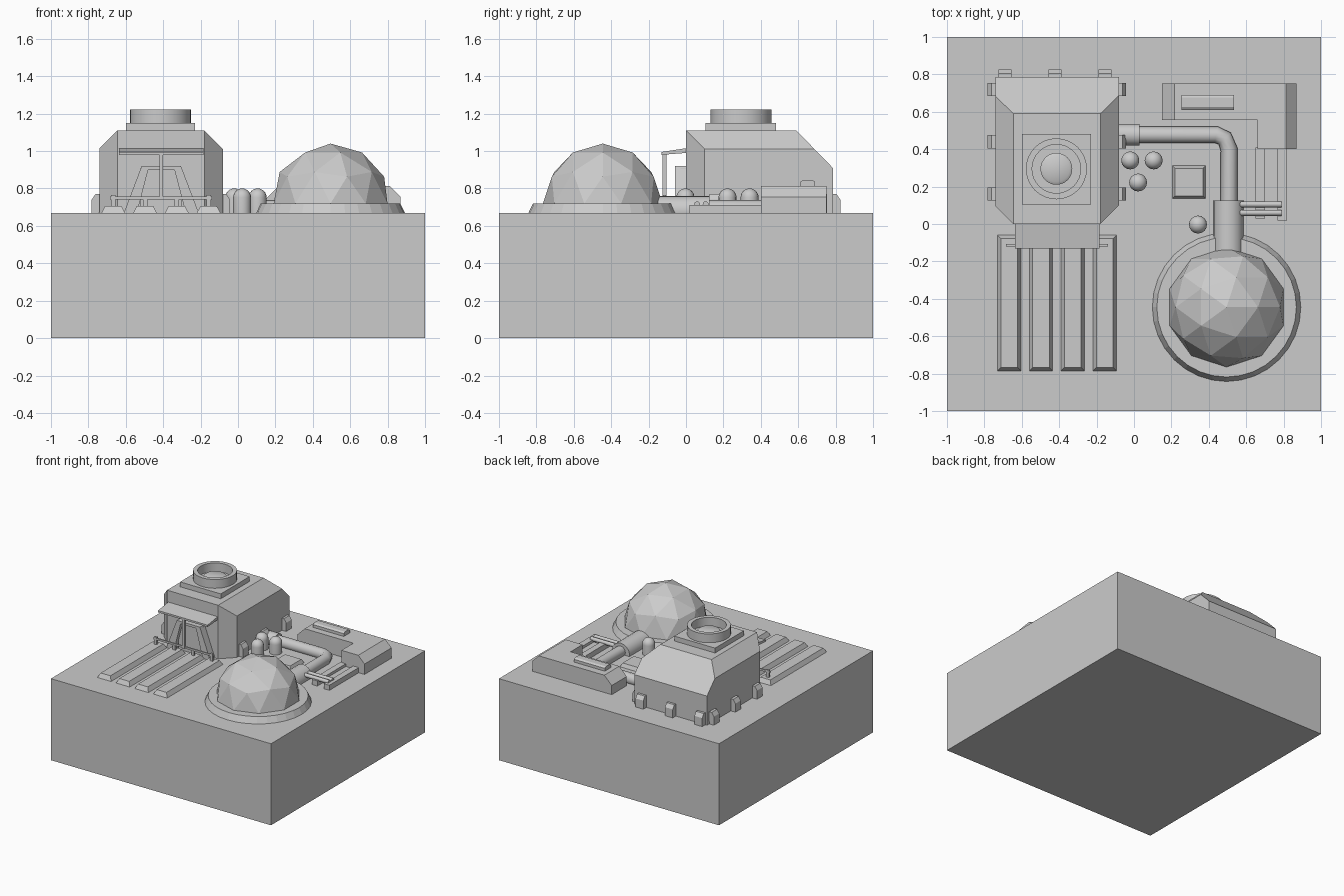
import bpy, bmesh, math
from mathutils import Vector, Matrix

if "Cube" in bpy.data.objects:
    bpy.data.objects.remove(bpy.data.objects["Cube"])

G = 0.67  # ground level on top of the plinth
grey = bpy.data.materials.new("plain_grey")
grey.diffuse_color = (0.6, 0.6, 0.6, 1)
grey.use_nodes = True
grey.node_tree.nodes["Principled BSDF"].inputs["Base Color"].default_value = grey.diffuse_color


def finish(name, bm, smooth=False):
    bmesh.ops.recalc_face_normals(bm, faces=bm.faces)
    me = bpy.data.meshes.new(name)
    bm.to_mesh(me)
    bm.free()
    me.materials.append(grey)
    ob = bpy.data.objects.new(name, me)
    bpy.context.collection.objects.link(ob)
    if smooth:
        bpy.context.view_layer.objects.active = ob
        ob.select_set(True)
        bpy.ops.object.shade_smooth_by_angle(angle=math.radians(35))
        ob.select_set(False)
    return ob


def box(name, x, y, z, inset=0.0, cuts=()):
    """Box from ranges; inset tapers the top; cuts are (point, outward normal)."""
    bm = bmesh.new()
    bmesh.ops.create_cube(bm, size=1)
    for v in bm.verts:
        top = v.co.z > 0
        t = inset if top else 0
        v.co = (x[1] - t if v.co.x > 0 else x[0] + t,
                y[1] - t if v.co.y > 0 else y[0] + t, z[1] if top else z[0])
    for p, n in cuts:
        r = bmesh.ops.bisect_plane(bm, geom=bm.verts[:] + bm.edges[:] + bm.faces[:],
                                   plane_co=p, plane_no=n, clear_outer=True)
        bmesh.ops.contextual_create(
            bm, geom=[e for e in r["geom_cut"] if isinstance(e, bmesh.types.BMEdge)])
    return finish(name, bm)


def prism(name, pts, lo, hi, axis="x"):
    """Extrude a profile: (y, z) along x or (x, z) along y."""
    bm = bmesh.new()
    put = (lambda a, b: (lo, a, b)) if axis == "x" else (lambda a, b: (a, lo, b))
    f = bm.faces.new([bm.verts.new(put(*p)) for p in pts])
    r = bmesh.ops.extrude_face_region(bm, geom=[f])
    step = Vector((hi - lo, 0, 0)) if axis == "x" else Vector((0, hi - lo, 0))
    bmesh.ops.translate(bm, vec=step,
                        verts=[v for v in r["geom"] if isinstance(v, bmesh.types.BMVert)])
    return finish(name, bm)


def lathe(name, centre, profile, sides=32, closed=False, smooth=True):
    """Spin an (r, z) profile about a vertical axis."""
    bm = bmesh.new()
    vs = [bm.verts.new((r, 0, z)) for r, z in profile]
    es = [bm.edges.new(p) for p in zip(vs, vs[1:])]
    if closed:
        es.append(bm.edges.new((vs[-1], vs[0])))
    bmesh.ops.spin(bm, geom=vs + es, cent=(0, 0, 0), axis=(0, 0, 1),
                   angle=2 * math.pi, steps=sides)
    bmesh.ops.remove_doubles(bm, verts=bm.verts, dist=1e-5)
    bmesh.ops.translate(bm, verts=bm.verts, vec=(*centre, 0))
    return finish(name, bm, smooth)


def rod(name, a, b, r, sides=20):
    a, b = Vector(a), Vector(b)
    bm = bmesh.new()
    rot = (b - a).to_track_quat("Z", "Y").to_matrix().to_4x4()
    bmesh.ops.create_cone(bm, cap_ends=True, segments=sides, radius1=r, radius2=r,
                          depth=(b - a).length,
                          matrix=Matrix.Translation((a + b) / 2) @ rot)
    return finish(name, bm, True)


# Plinth
box("plinth", (-1, 1), (-1, 1), (0, G))

# Main building with chamfered corners, roof edges and sloping back
box("main_building", (-.74, -.08), (0, .785), (G, 1.11), cuts=[
    ((0, .59, 1.11), (0, .2, .195)),
    ((-.18, 0, 1.11), (1, 0, 1)), ((-.645, 0, 1.11), (-1, 0, 1)),
    ((-.18, 0, 0), (1, -1, 0)), ((-.645, 0, 0), (-1, -1, 0))])

# Foot cleats around the walls
cleat = [(0, G), (.04, G), (.04, .74), (.02, .77), (-.01, .77)]
for i, x in enumerate((-.69, -.422, -.155)):
    prism(f"back_cleat_{i}", [(.785 + d, z) for d, z in cleat], x - .035, x + .035)
for i, y in enumerate((.72, .44, .16)):
    prism(f"left_cleat_{i}", [(-.742 - d, z) for d, z in cleat], y - .035, y + .035, "y")
    prism(f"right_cleat_{i}", [(-.082 + d, z) for d, z in cleat], y - .035, y + .035, "y")

# Roof vent
vent = (-.415, .295)
box("vent_plate", (-.6, -.23), (.105, .48), (1.11, 1.15))
lathe("vent_ring", vent, [(.163, 1.15), (.163, 1.222), (.13, 1.222), (.13, 1.15)], closed=True)
lathe("vent_hub", vent, [(.085, 1.15), (.085, 1.175), (.07, 1.185), (0, 1.185)])

# Porch: awning, post, splayed door frame and rail
prism("awning", [(.0, 1.015), (-.13, .995), (-.13, .98), (0, .99)], -.635, -.185)
box("awning_post", (-.42, -.4), (-.125, -.105), (.74, .985))
for s in (-1, 1):
    prism("door_jamb", [(-.41 + s * a, z) for a, z in
                        ((.2, G), (.105, .92), (.065, .92), (.13, G))], -.06, 0, "y")
box("door_lintel", (-.515, -.305), (-.06, 0), (.9, .92))
box("door_panel", (-.52, -.3), (-.03, 0), (G, .91))
box("porch_rail", (-.685, -.14), (-.12, -.108), (.742, .757))

# Garden beds with a rail bracket each
for i in range(4):
    x = -.667 + .17 * i
    box(f"bed_{i}", (x - .0625, x + .0625), (-.785, -.06), (G, .705), inset=.018)
    if i in (0, 3):
        box(f"rail_bracket_{i}", (x - .012, x + .012), (-.122, -.106), (.70, .765))
    else:
        box(f"rail_bracket_{i}", (x - .012, x + .012), (-.122, -.106), (.70, .745))

# Faceted dome on a flared footing
dome = (.495, -.445)
lathe("dome_footing", dome, [(.397, G), (.373, .72), (0, .72)], smooth=False)
bm = bmesh.new()
bmesh.ops.create_icosphere(bm, subdivisions=2, radius=.32)
bmesh.ops.bisect_plane(bm, geom=bm.verts[:] + bm.edges[:] + bm.faces[:],
                       plane_co=(0, 0, -.001), plane_no=(0, 0, -1), clear_outer=True)
bmesh.ops.translate(bm, verts=bm.verts, vec=(*dome, .72))
finish("dome", bm)

# Connecting pipe and its collars
cu = bpy.data.curves.new("pipe_path", "CURVE")
cu.dimensions = "3D"
cu.bevel_depth, cu.bevel_resolution = .045, 4
sp = cu.splines.new("POLY")
path = [(-.1, .477), (.44, .477), (.485, .457), (.508, .4), (.508, 0)]
sp.points.add(len(path) - 1)
for p, (x, y) in zip(sp.points, path):
    p.co = (x, y, .692, 1)
cu.materials.append(grey)
pipe = bpy.data.objects.new("pipe", cu)
bpy.context.collection.objects.link(pipe)
rod("pipe_collar_building", (-.1, .477, .692), (.03, .477, .692), .058)
rod("pipe_collar_dome", (.505, -.2, .68), (.505, .125, .68), .08)

# Round-topped tanks
for i, c in enumerate([(-.02, .34), (.105, .34), (.022, .222), (.342, -.003)]):
    cap = [(.048 * math.cos(a), .752 + .048 * math.sin(a))
           for a in (k * math.pi / 12 for k in range(7))]
    lathe(f"tank_{i}", c, [(.048, G)] + cap, 16)

# Ground hatch
box("hatch", (.205, .382), (.137, .312), (G, .70), inset=.014)

# Low L-shaped shed with sloping ends and a roof box
right_slope = ((.815, 0, .81), (1, 0, 1))
box("shed_long_wing", (.15, .87), (.555, .75), (G, .812),
    cuts=[right_slope, ((.215, 0, .81), (-1, 0, 1))])
box("shed_short_wing", (.66, .87), (.4, .6), (G, .812), cuts=[right_slope])
prism("shed_roof_box", [(.61, .81), (.61, .835), (.625, .845), (.675, .845),
                        (.69, .835), (.69, .81)], .255, .535)

# Loading ramp rails and feed tubes
box("ramp_rail_left", (.65, .70), (.03, .41), (G, .712))
box("ramp_rail_right", (.767, .817), (.02, .41), (G, .712))
box("ramp_bed", (.70, .767), (.1, .41), (G, .69))
for y in (.06, .105):
    rod("feed_tube", (.56, y, .715), (.788, y, .715), .016, 12)
